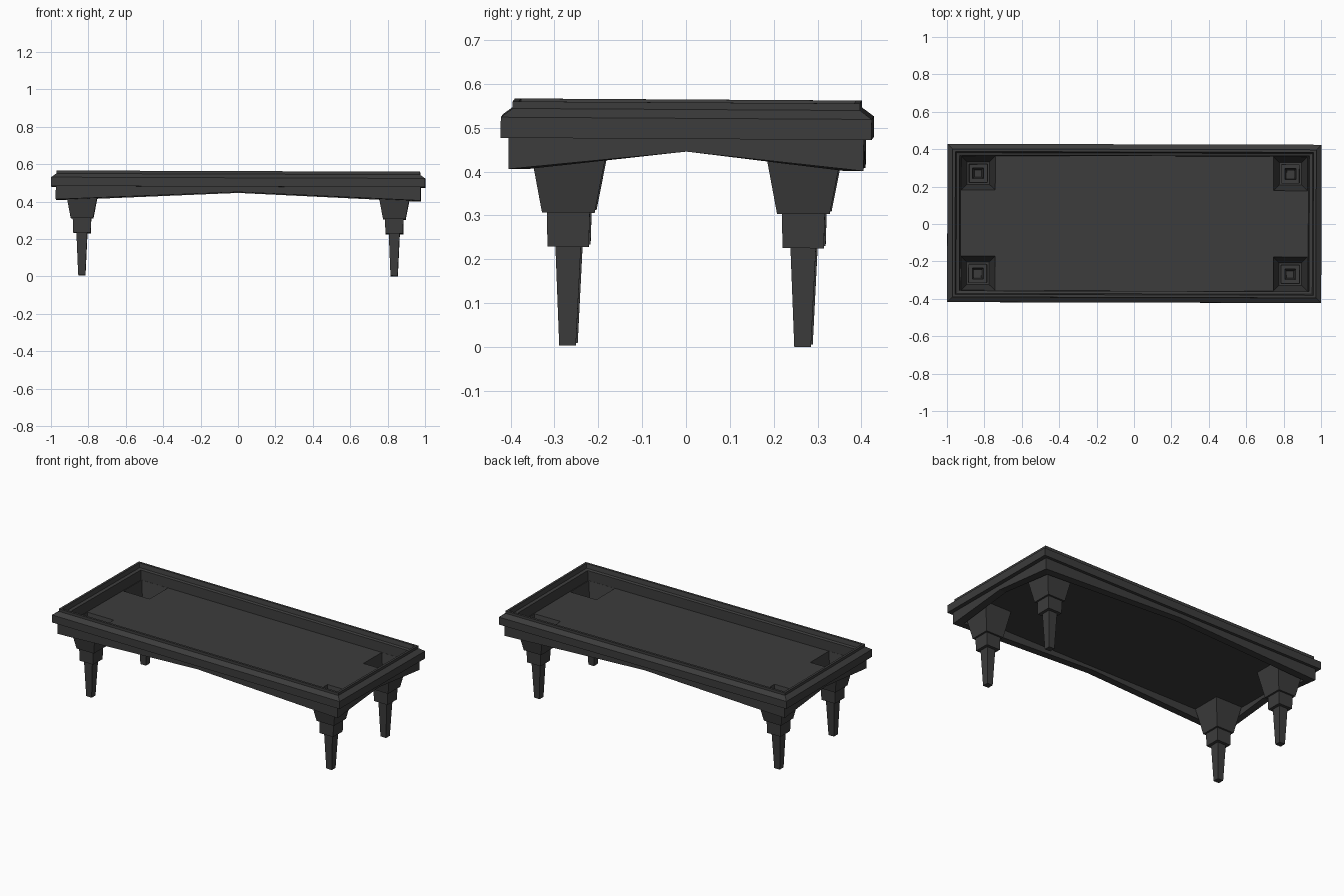
import bpy

cube = bpy.data.objects.get("Cube")
if cube:
    bpy.data.objects.remove(cube, do_unlink=True)

mat = bpy.data.materials.new("dark_charcoal")
mat.use_nodes = True
COLOUR = (0.045, 0.045, 0.045, 1)
mat.diffuse_color = COLOUR
mat.node_tree.nodes["Principled BSDF"].inputs["Base Color"].default_value = COLOUR

FLOOR = 0.465
LEG_X, LEG_Y, LEG_TOP = 0.835, 0.268, 0.091


def add_object(name, verts, faces):
    mesh = bpy.data.meshes.new(name)
    mesh.from_pydata(verts, [], faces)
    mesh.materials.append(mat)
    obj = bpy.data.objects.new(name, mesh)
    bpy.context.collection.objects.link(obj)
    # the whole table leans very slightly
    obj.location.z = 0.005
    obj.rotation_euler = (-0.006, 0.0035, -0.0025)
    return obj


def ring(hx, hy, z, rise=0):
    """Rectangle with a midpoint on every side, raised to form an arch."""
    pts = [(-1, -1), (0, -1), (1, -1), (1, 0), (1, 1), (0, 1), (-1, 1), (-1, 0)]
    return [(x * hx, y * hy, z + (0 if x and y else rise)) for x, y in pts]


def loft(rings):
    n = len(rings[0])
    verts = [v for r in rings for v in r]
    faces = [(a * n + i, a * n + (i + 1) % n, (a + 1) * n + (i + 1) % n, (a + 1) * n + i)
             for a in range(len(rings) - 1) for i in range(n)]
    return verts, faces


# Frame: arched skirt, overhanging moulding, raised lip and stepped inner wall
frame = [
    ring(0.93, 0.36, FLOOR),
    ring(0.93, 0.36, 0.402, 0.042),
    ring(0.975, 0.405, 0.402, 0.042),
    ring(0.975, 0.405, 0.473),
    ring(1.0, 0.423, 0.473),
    ring(1.0, 0.423, 0.52),
    ring(0.972, 0.396, 0.54),
    ring(0.972, 0.396, 0.556),
    ring(0.958, 0.382, 0.556),
    ring(0.952, 0.376, 0.53),
    ring(0.935, 0.362, 0.525),
    ring(0.93, 0.36, FLOOR),
]
add_object("frame", *loft(frame))

# Floor panel, left open above each hollow leg
xs = [-0.93, -LEG_X - LEG_TOP, -LEG_X + LEG_TOP, LEG_X - LEG_TOP, LEG_X + LEG_TOP, 0.93]
ys = [-0.36, -LEG_Y - LEG_TOP, -LEG_Y + LEG_TOP, LEG_Y - LEG_TOP, LEG_Y + LEG_TOP, 0.36]
verts = [(x, y, FLOOR) for y in ys for x in xs]
faces = [(j * 6 + i, j * 6 + i + 1, j * 6 + i + 7, j * 6 + i + 6)
         for j in range(5) for i in range(5) if not (i in (1, 3) and j in (1, 3))]
add_object("floor_panel", verts, faces)

# Hollow stepped legs: (half width, height) from the foot up
steps = [(0.019, 0), (0.029, 0.225), (0.047, 0.225), (0.049, 0.303),
         (0.06, 0.303), (LEG_TOP, FLOOR)]
for x_name, sx in (("right", -1), ("left", 1)):
    for y_name, sy in (("front", -1), ("back", 1)):
        rings = [[(sx * LEG_X + a * h, sy * LEG_Y + b * h, z)
                  for a, b in ((-1, -1), (1, -1), (1, 1), (-1, 1))] for h, z in steps]
        verts, faces = loft(rings)
        add_object(f"{y_name}_{x_name}_leg", verts, faces + [(3, 2, 1, 0)])
